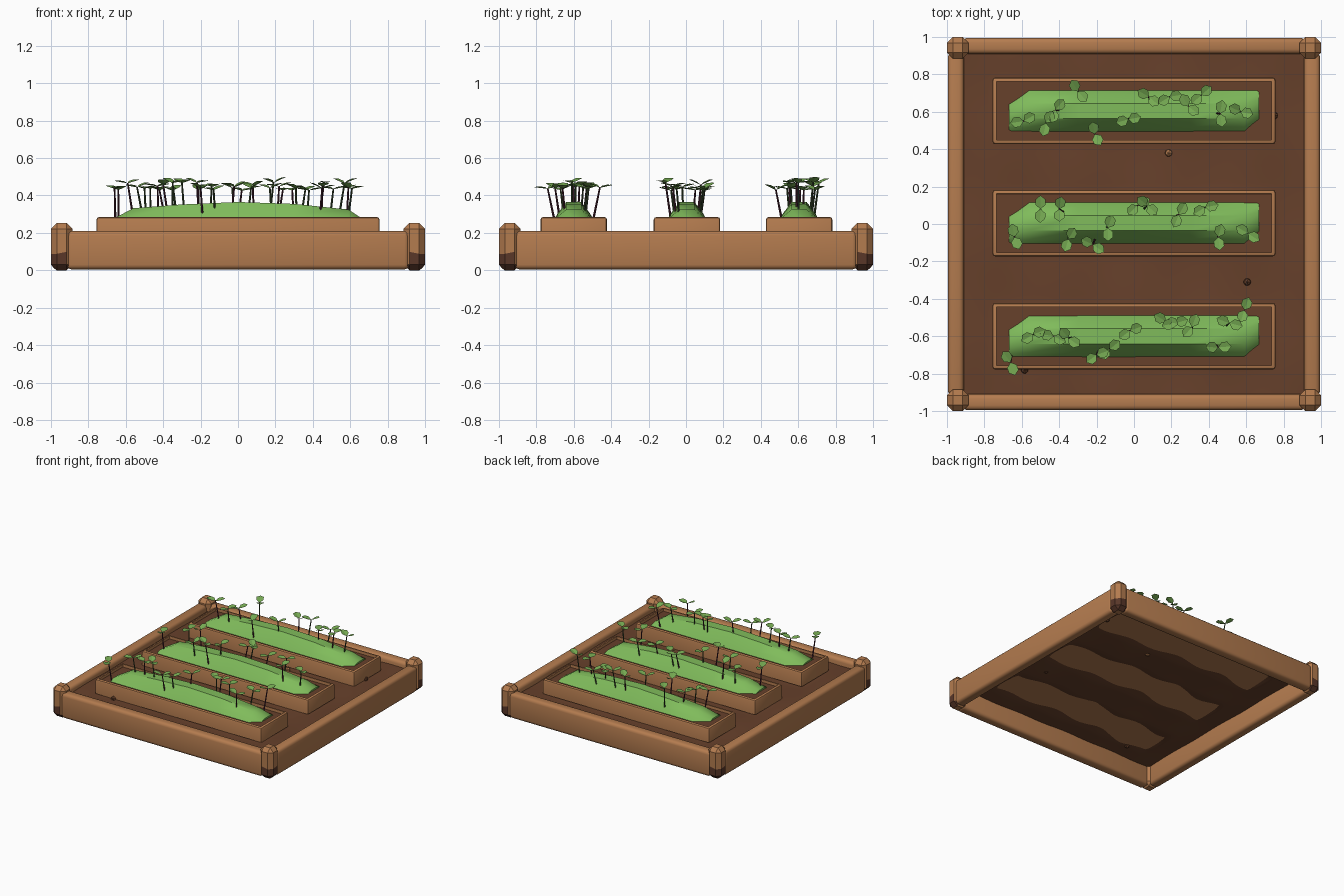
import bpy, bmesh, math, random
from mathutils import Vector

if "Cube" in bpy.data.objects:
    bpy.data.objects.remove(bpy.data.objects["Cube"])

random.seed(4)


def colour(name, r, g, b):
    m = bpy.data.materials.new(name)
    m.diffuse_color = (r, g, b, 1)
    m.use_nodes = True
    m.node_tree.nodes["Principled BSDF"].inputs["Base Color"].default_value = m.diffuse_color
    return m


WOOD = colour("warm wood", 0.456, 0.200, 0.078)
STAIN = colour("damp wood", 0.100, 0.038, 0.022)
SOIL = colour("soil brown", 0.135, 0.052, 0.024)
MOSS = colour("bright green", 0.215, 0.500, 0.105)
LEAF = colour("leaf green", 0.180, 0.400, 0.085)
STEM = colour("stem purple", 0.075, 0.018, 0.035)
DARK_STEM = colour("stem dark green", 0.045, 0.075, 0.030)


def finish(bm, name, mats, smooth=None):
    me = bpy.data.meshes.new(name)
    bm.to_mesh(me)
    bm.free()
    ob = bpy.data.objects.new(name, me)
    bpy.context.collection.objects.link(ob)
    for m in mats:
        me.materials.append(m)
    if smooth is not None:
        bpy.context.view_layer.objects.active = ob
        ob.select_set(True)
        bpy.ops.object.shade_smooth_by_angle(angle=math.radians(smooth))
        ob.select_set(False)
    return ob


def box(lo, hi):
    bm = bmesh.new()
    bmesh.ops.create_cube(bm, size=1)
    for v in bm.verts:
        v.co = [(lo[i] + hi[i]) / 2 + v.co[i] * (hi[i] - lo[i]) for i in range(3)]
    return bm


def round_edges(bm, width, segments):
    bmesh.ops.bevel(bm, geom=bm.edges[:], offset=width, segments=segments,
                    profile=0.5, affect='EDGES')


# Outer frame beams
for side, s in (("low", -1), ("high", 1)):
    a, b = sorted((s * 0.91, s * 0.995))
    for name, lo, hi in (("cross_beam_", (-0.915, a, 0.005), (0.915, b, 0.21)),
                         ("side_beam_", (a, -0.915, 0.005), (b, 0.915, 0.21))):
        bm = box(lo, hi)
        round_edges(bm, 0.025, 3)
        finish(bm, name + side, [WOOD], 50)

# Corner posts, damp on the lower outer sides
for sx in (-1, 1):
    for sy in (-1, 1):
        c = Vector((sx * 0.9425, sy * 0.9425, 0))
        bm = box((c.x - 0.0575, c.y - 0.0575, 0), (c.x + 0.0575, c.y + 0.0575, 0.253))
        round_edges(bm, 0.031, 1)
        bmesh.ops.bisect_plane(bm, geom=bm.verts[:] + bm.edges[:] + bm.faces[:],
                               plane_co=(c.x, c.y, 0.105), plane_no=(sx * 0.2, sy * 0.2, 1))
        bm.normal_update()
        for f in bm.faces:
            d = f.calc_center_median() - c
            if d.z < 0.1 and d.x * sx + d.y * sy > 0:
                f.material_index = 1
        finish(bm, "corner_post", [WOOD, STAIN])

ROWS = (-0.6, 0.005, 0.605)

# Ground sheet, gently uneven, rising under each tray
bm = bmesh.new()
bmesh.ops.create_grid(bm, x_segments=60, y_segments=60, size=0.94)
for v in bm.verts:
    x, y = v.co.x, v.co.y
    d = min(abs(y - r) for r in ROWS)
    rise = 0.018 * max(0, 1 - (d / 0.17) ** 2) if abs(x) < 0.74 else 0
    v.co.z = 0.16 + rise + 0.006 * math.sin(9 * x + 4 * y) * math.cos(7 * y - 5 * x)
finish(bm, "ground_soil", [SOIL], 60)


# Planting tray: wooden rim with sunken soil
def tray(y):
    bm = box((-0.757, y - 0.178, 0.167), (0.757, y + 0.178, 0.285))
    bm.normal_update()
    top = max(bm.faces, key=lambda f: f.calc_center_median().z)
    outer = [e for e in bm.edges if not (e.verts[0].co.z < 0.2 and e.verts[1].co.z < 0.2)]
    bmesh.ops.inset_region(bm, faces=[top], thickness=0.03)
    bmesh.ops.inset_region(bm, faces=[top], thickness=0.001)
    for v in top.verts:
        v.co.z = 0.262
    top.material_index = 1
    bmesh.ops.bevel(bm, geom=outer, offset=0.015, segments=2, profile=0.5,
                    affect='EDGES', material=0)
    finish(bm, "planting_tray", [WOOD, SOIL], 40)


# Green mound lofted along the tray: x, lower y, upper y, crest z
STATIONS = ((-0.667, -0.112, 0.045, 0.275), (-0.56, -0.112, 0.112, 0.332),
            (-0.3, -0.112, 0.112, 0.352), (0, -0.112, 0.112, 0.365),
            (0.3, -0.112, 0.112, 0.355), (0.59, -0.112, 0.112, 0.325),
            (0.667, -0.055, 0.112, 0.275))


def mound(y):
    bm = bmesh.new()
    rings = []
    for x, a, b, z in STATIONS:
        mid, half = (a + b) / 2, (b - a) / 2
        pts = ((a, 0.258), (mid - half * 0.78, 0.258 + (z - 0.258) * 0.42),
               (mid - half * 0.36, z), (mid + half * 0.36, z),
               (mid + half * 0.78, 0.258 + (z - 0.258) * 0.42), (b, 0.258))
        rings.append([bm.verts.new((x, y + p, q)) for p, q in pts])
    for r, s in zip(rings, rings[1:]):
        for i in range(6):
            j = (i + 1) % 6
            bm.faces.new((r[i], s[i], s[j], r[j]))
    bm.faces.new(rings[0])
    bm.faces.new(rings[-1][::-1])
    bmesh.ops.recalc_face_normals(bm, faces=bm.faces[:])
    finish(bm, "green_mound", [MOSS], 45)


for y in ROWS:
    tray(y)
    mound(y)

# Seedlings: x, y and direction of the leaf pair in degrees
SPROUTS = (
    ((-66, -74, 125), (-54, -59, 20), (-43, -60, 170), (-35, -61, 130), (-20, -70, 20),
     (-13, -67, 40), (-2, -57, 20), (17, -52, 150), (22, -53, 15), (31, -55, 70),
     (45, -66, 5), (51, -53, 160), (59, -46, 70)),
    ((-64, -7, 100), (-50, 8, 90), (-40, 8, 80), (-35, -8, 60), (-22, -11, 155),
     (-14, -2, 70), (2, 10, 30), (7, 10, 140), (24, 5, 60), (38, 9, 10),
     (45, -7, 75), (61, -5, 150)),
    ((-59, 55, 30), (-47, 54, 60), (-42, 61, 50), (-30, 71, 120), (-21, 48, 100),
     (-3, 56, 10), (8, 68, 150), (19, 68, 10), (29, 63, 120), (36, 69, 40),
     (46, 59, 80), (57, 60, 155)))


def leaf(bm, tip, heading, tilt):
    # Folded five-sided blade
    d = Vector((math.cos(heading), math.sin(heading), 0))
    n = Vector((-d.y, d.x, 0))

    def at(u, w):
        rise = u * math.sin(tilt) + abs(w) * 0.25
        return bm.verts.new(tip + d * u * math.cos(tilt) + n * w + Vector((0, 0, rise)))

    base, mid, end = at(0, 0), at(0.045, 0), at(0.074, 0)
    for s in (1, -1):
        a, b = at(0.022, s * 0.027), at(0.052, s * 0.027)
        quads = ((base, mid, a), (mid, end, b), (mid, b, a))
        for q in quads:
            bm.faces.new(q if s > 0 else q[::-1])


def stem(bm, foot, tip, mat):
    rings = [[bm.verts.new(p + Vector((math.cos(a), math.sin(a), 0)) * r)
              for a in (0, math.tau / 4, math.tau / 2, math.tau * 0.75)]
             for p, r in ((foot, 0.0065), (tip, 0.0045))]
    for i in range(4):
        j = (i + 1) % 4
        f = bm.faces.new((rings[0][i], rings[0][j], rings[1][j], rings[1][i]))
        f.material_index = mat
    bm.faces.new(rings[1]).material_index = mat


for row, plants in zip(ROWS, SPROUTS):
    leaves, stems = bmesh.new(), bmesh.new()
    for k, (px, py, deg) in enumerate(plants):
        tip = Vector((px / 100, py / 100, random.uniform(0.425, 0.47)))
        foot = Vector((tip.x * 0.97 + random.uniform(-0.02, 0.02),
                       row + (tip.y - row) * 0.75, 0.275))
        stem(stems, foot, tip + Vector((0, 0, 0.003)), k % 2)
        h = math.radians(deg)
        leaf(leaves, tip, h, math.radians(random.uniform(5, 25)))
        leaf(leaves, tip, h + math.pi + random.uniform(-0.4, 0.4),
             math.radians(random.uniform(5, 25)))
    finish(leaves, "seedling_leaves", [LEAF])
    finish(stems, "seedling_stems", [STEM, DARK_STEM])

# Loose pebbles on the ground
for x, y, mat in ((0.185, 0.38, WOOD), (0.605, -0.31, SOIL), (-0.585, -0.78, SOIL),
                  (0.75, 0.58, SOIL)):
    bm = bmesh.new()
    bmesh.ops.create_icosphere(bm, subdivisions=1, radius=0.022)
    for v in bm.verts:
        v.co += Vector((x, y, 0.17))
    finish(bm, "pebble", [mat])
